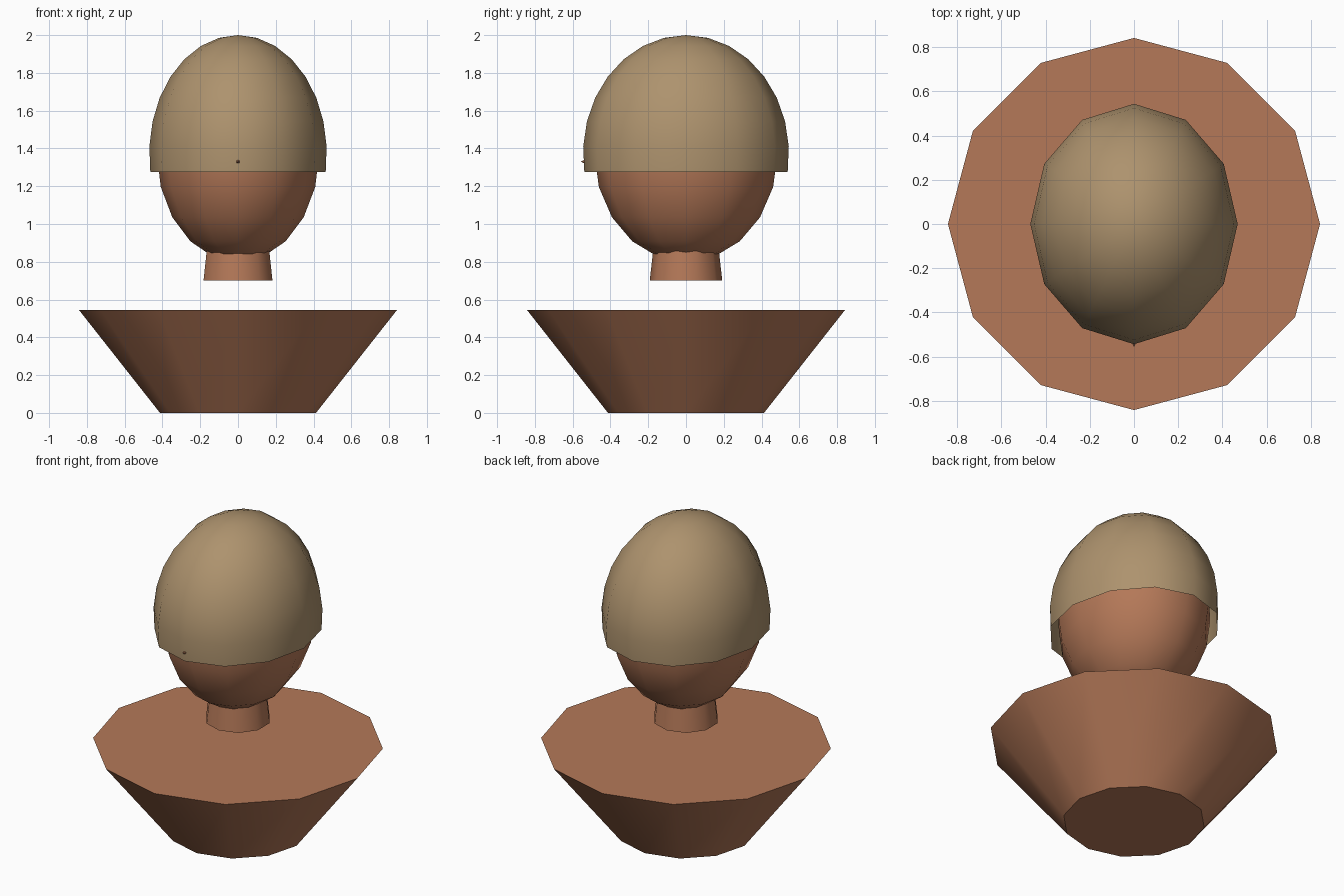
import bpy, bmesh, math
from math import sin, cos, pi

if "Cube" in bpy.data.objects:
    bpy.data.objects.remove(bpy.data.objects["Cube"])


def material(name, rgb):
    m = bpy.data.materials.new(name)
    m.diffuse_color = (*rgb, 1.0)
    m.use_nodes = True
    m.node_tree.nodes["Principled BSDF"].inputs["Base Color"].default_value = m.diffuse_color
    return m


SKIN = material("warm skin", (0.46, 0.19, 0.098))
HAIR = material("tan hair", (0.42, 0.29, 0.155))


def lathe(name, profile, sides, mat, sx=1.0, sy=1.0, cap_bottom=False, cap_top=False):
    """Spin (radius, z) points, listed bottom to top; a radius of 0 makes a pole."""
    bm = bmesh.new()
    rings = []
    for r, z in profile:
        if r < 1e-5:
            rings.append([bm.verts.new((0, 0, z))] * sides)
        else:
            # the first corner sits on the front (-y)
            angles = [2 * pi * i / sides - pi / 2 for i in range(sides)]
            rings.append([bm.verts.new((sx * r * cos(a), sy * r * sin(a), z)) for a in angles])
    for low, high in zip(rings, rings[1:]):
        for i in range(sides):
            j = (i + 1) % sides
            bm.faces.new(list(dict.fromkeys((low[i], low[j], high[j], high[i]))))
    if cap_bottom:
        bm.faces.new(rings[0][::-1])
    if cap_top:
        bm.faces.new(rings[-1])
    mesh = bpy.data.meshes.new(name)
    bm.to_mesh(mesh)
    bm.free()
    mesh.materials.append(mat)
    obj = bpy.data.objects.new(name, mesh)
    bpy.context.collection.objects.link(obj)
    bpy.ops.object.select_all(action='DESELECT')
    obj.select_set(True)
    bpy.context.view_layer.objects.active = obj
    bpy.ops.object.shade_smooth_by_angle(angle=math.radians(42))
    return obj


def dome(centre, height, sweep, rings):
    """Unit-radius sphere profile from the top pole down through the sweep angle."""
    points = [(sin(sweep * i / rings), centre + height * cos(sweep * i / rings))
              for i in range(rings + 1)]
    return points[::-1]


# shoulders: a flared twelve-sided base
lathe("shoulders", [(0.413, 0), (0.842, 0.545)], 12, SKIN, cap_bottom=True, cap_top=True)

# neck, running up into the head
lathe("neck", [(0.192, 0.70), (0.158, 1.0)], 10, SKIN, cap_bottom=True, cap_top=True)

# head: tall ellipsoid
lathe("head", dome(1.374, 0.575, pi, 10), 12, SKIN, 0.43, 0.485)

# hair: open cap reaching just below the widest line
lathe("hair", dome(1.373, 0.627, 0.55 * pi, 8), 12, HAIR, 0.47, 0.545)

# nose: small cone whose tip just pokes through the hair
nose = lathe("nose", [(0.06, 0), (0, 0.106)], 6, SKIN, cap_bottom=True)
nose.rotation_euler = (pi / 2, 0, 0)
nose.location = (0, -0.45, 1.33)
